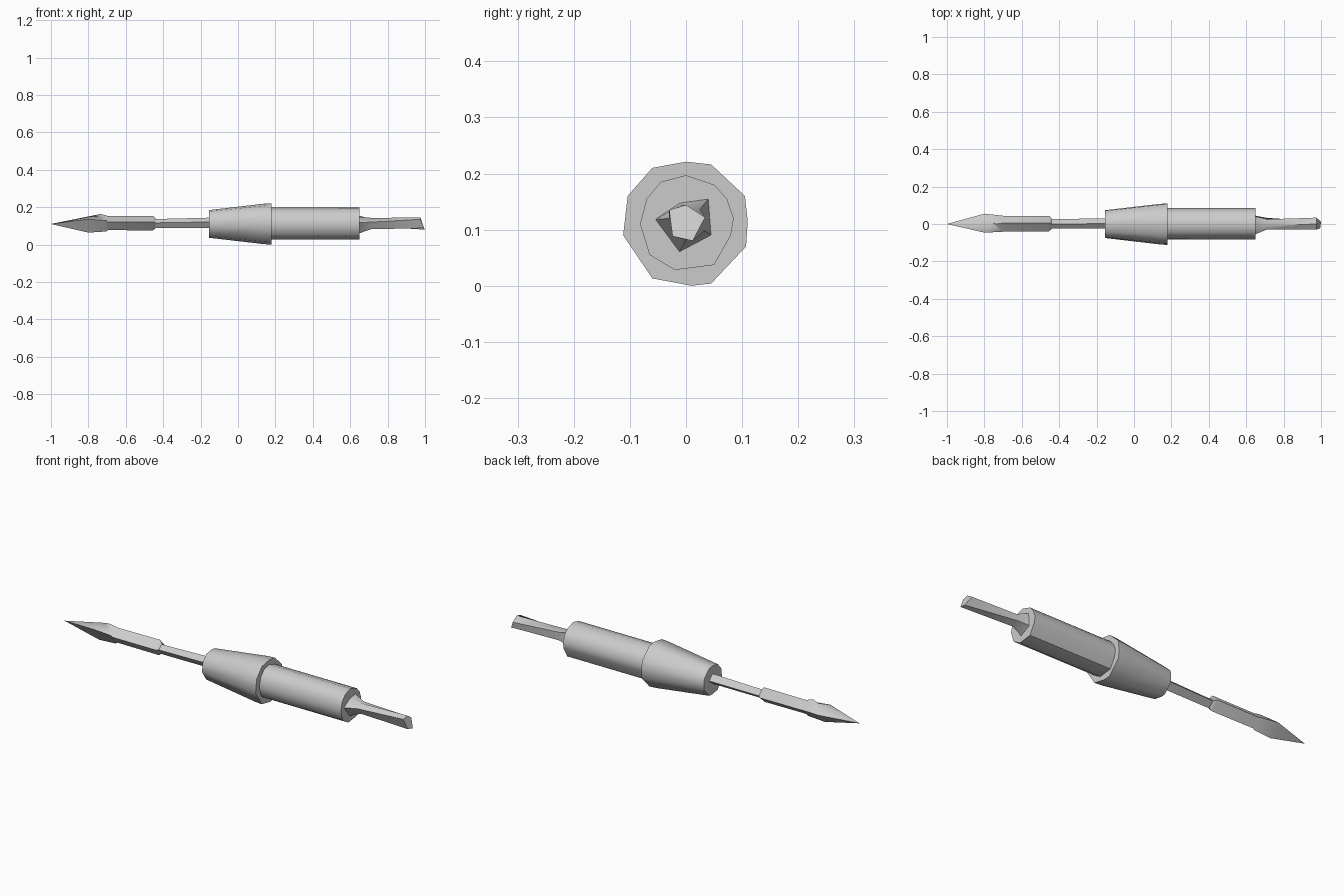
import bpy, bmesh
from math import radians

cube = bpy.data.objects.get("Cube")
if cube:
    bpy.data.objects.remove(cube)

AXIS_Z = 0.11

grey = bpy.data.materials.new("plain_grey")
grey.use_nodes = True
grey.diffuse_color = (0.6, 0.6, 0.6, 1)
bsdf = next(n for n in grey.node_tree.nodes if n.type == 'BSDF_PRINCIPLED')
bsdf.inputs["Base Color"].default_value = grey.diffuse_color


def loft(name, stations):
    """Skin rings along x; each ring point is (y, z from axis, optional x shift)."""
    bm = bmesh.new()
    rings = []
    for x, ring in stations:
        rings.append([bm.verts.new((x + (p[2] if len(p) > 2 else 0), p[0], AXIS_Z + p[1]))
                      for p in ring])
    n = len(rings[0])
    for a, b in zip(rings, rings[1:]):
        for i in range(n):
            j = (i + 1) % n
            bm.faces.new((a[i], a[j], b[j], b[i]))
    bm.faces.new(rings[0])
    bm.faces.new(rings[-1])
    bmesh.ops.remove_doubles(bm, verts=bm.verts[:], dist=0.0005)
    bmesh.ops.recalc_face_normals(bm, faces=bm.faces[:])
    mesh = bpy.data.meshes.new(name)
    bm.to_mesh(mesh)
    bm.free()
    mesh.materials.append(grey)
    obj = bpy.data.objects.new(name, mesh)
    bpy.context.collection.objects.link(obj)
    bpy.ops.object.select_all(action='DESELECT')
    obj.select_set(True)
    bpy.context.view_layer.objects.active = obj
    bpy.ops.object.shade_smooth_by_angle(angle=radians(50))
    return obj


def scaled(ring, s, dy=0, dz=0):
    return [(p[0] * s + dy, p[1] * s + dz) for p in ring]


# Tapered collar, slightly uneven ring
collar_ring = [(-0.06, 0.1), (0, 0.111), (0.045, 0.106), (0.105, 0.05), (0.11, 0.005),
               (0.107, -0.04), (0.045, -0.106), (0.01, -0.11), (-0.06, -0.097),
               (-0.112, -0.02), (-0.104, 0.05)]
loft("tapered_collar", [(-0.155, scaled(collar_ring, 0.67)),
                        (0.14, scaled(collar_ring, 0.98)),
                        (0.18, collar_ring)])

# Straight barrel behind the collar
barrel_ring = [(-0.07, 0.045), (-0.045, 0.075), (0, 0.087), (0.05, 0.07), (0.073, 0.045),
               (0.085, 0.01), (0.08, -0.02), (0.05, -0.073), (-0.02, -0.082),
               (-0.065, -0.055), (-0.082, 0)]
loft("barrel", [(0.17, barrel_ring), (0.65, barrel_ring)])

# Tail pin with a flared root and a slanted end
root = [(-0.055, 0.008), (-0.01, 0.038), (0.04, 0.045), (0.045, -0.02), (-0.012, -0.05)]
waist = [(-0.03, 0.01), (-0.01, 0.033), (0.025, 0.026), (0.033, -0.012), (0, -0.028)]
end = [(-0.03, 0.025), (0, 0.034), (0.034, 0.012), (0.012, -0.03, 0.025), (-0.024, -0.022, 0.02)]
loft("tail_pin", [(0.648, root), (0.71, waist), (0.975, end)])

# Thin neck between collar and shaft
neck = [(0, 0.026), (-0.023, 0.006), (-0.004, -0.022), (0.025, 0.002)]
loft("neck", [(-0.46, neck), (-0.15, scaled(neck, 1.15, 0.002, 0.004))])

# Diamond-section shaft swelling into the pointed head
shaft = [(0.006, 0.044), (-0.04, 0.01), (0, -0.034), (0.044, 0.004)]
shoulder = [(0, 0.054), (-0.042, 0.018, 0.03), (0, -0.04, 0.03), (0.045, 0.006, 0.03)]
widest = [(0.01, 0.046, 0.03), (-0.046, 0.026), (0, -0.046), (0.055, 0.01)]
loft("pointed_head_and_shaft", [(-1, [(0, 0)] * 4),
                                (-0.8, widest),
                                (-0.735, shoulder),
                                (-0.695, scaled(shaft, 0.97)),
                                (-0.455, shaft),
                                (-0.44, scaled(shaft, 0.65))])
